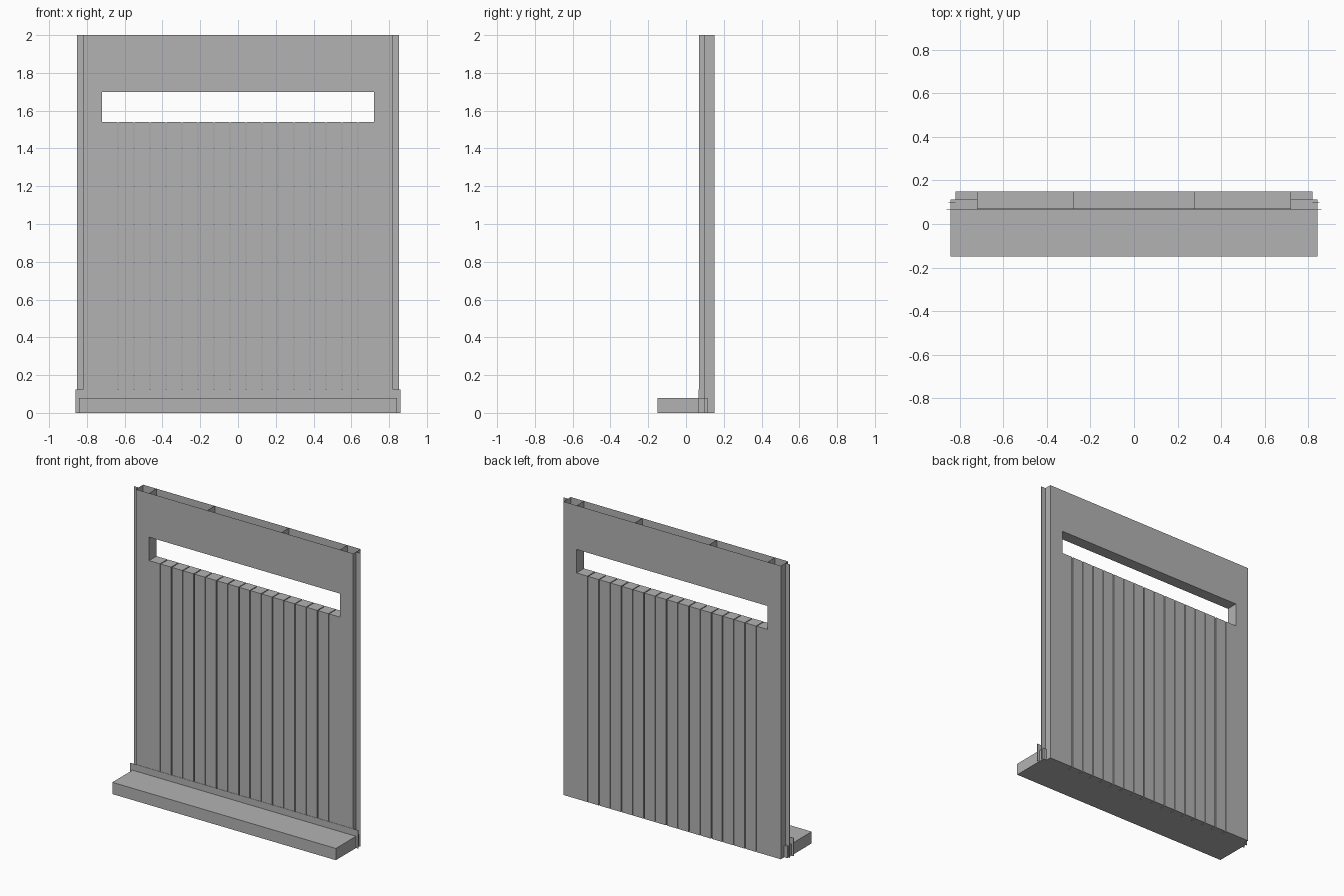
import bpy, bmesh
from mathutils import Vector

if "Cube" in bpy.data.objects:
    bpy.data.objects.remove(bpy.data.objects["Cube"])

grey = bpy.data.materials.new("plain_grey")
grey.diffuse_color = (0.45, 0.45, 0.45, 1)
grey.use_nodes = True
grey.node_tree.nodes["Principled BSDF"].inputs["Base Color"].default_value = grey.diffuse_color

# main dimensions
FRONT, BACK = 0.07, 0.15
HALF, INNER = 0.82, 0.72
TOP, WIN_TOP, WIN_BOTTOM = 2.0, 1.70, 1.54


def block(name, lo, hi, open_top=False):
    """Box between two corners, optionally without its top face."""
    bm = bmesh.new()
    bmesh.ops.create_cube(bm, size=1)
    for v in bm.verts:
        v.co = Vector([hi[i] if v.co[i] > 0 else lo[i] for i in range(3)])
    if open_top:
        top = [f for f in bm.faces if f.calc_center_median().z > hi[2] - 1e-5]
        bmesh.ops.delete(bm, geom=top, context='FACES_ONLY')
    mesh = bpy.data.meshes.new(name)
    bm.to_mesh(mesh)
    bm.free()
    mesh.materials.append(grey)
    obj = bpy.data.objects.new(name, mesh)
    bpy.context.collection.objects.link(obj)
    return obj


# hollow header above the opening, with thin ribs inside
block("header", (-INNER, FRONT, WIN_TOP), (INNER, BACK, TOP), open_top=True)
for x in (-0.28, 0.28):
    block("header_rib", (x - 0.001, FRONT, WIN_TOP), (x + 0.001, BACK, TOP))

# hollow side columns with thin fixing flanges
for side in (-1, 1):
    a, b = sorted((side * INNER, side * HALF))
    block("side_column", (a, FRONT, 0), (b, BACK, TOP), open_top=True)
    a, b = sorted((side * HALF, side * 0.853))
    block("side_flange", (a, 0.099, 0), (b, 0.101, TOP))

# row of vertical slats with narrow gaps
COUNT, GAP = 17, 0.006
pitch = 2 * INNER / COUNT
for i in range(COUNT):
    left = -INNER + i * pitch
    a = left + (GAP / 2 if i > 0 else 0)
    b = left + pitch - (GAP / 2 if i < COUNT - 1 else 0)
    block("slat", (a, FRONT, 0), (b, BACK, WIN_BOTTOM))

# projecting sill and the thin upstand behind it
block("sill", (-0.843, -0.15, 0), (0.843, 0.113, 0.08))
block("sill_upstand", (-0.86, 0.067, 0), (0.86, 0.069, 0.125))
